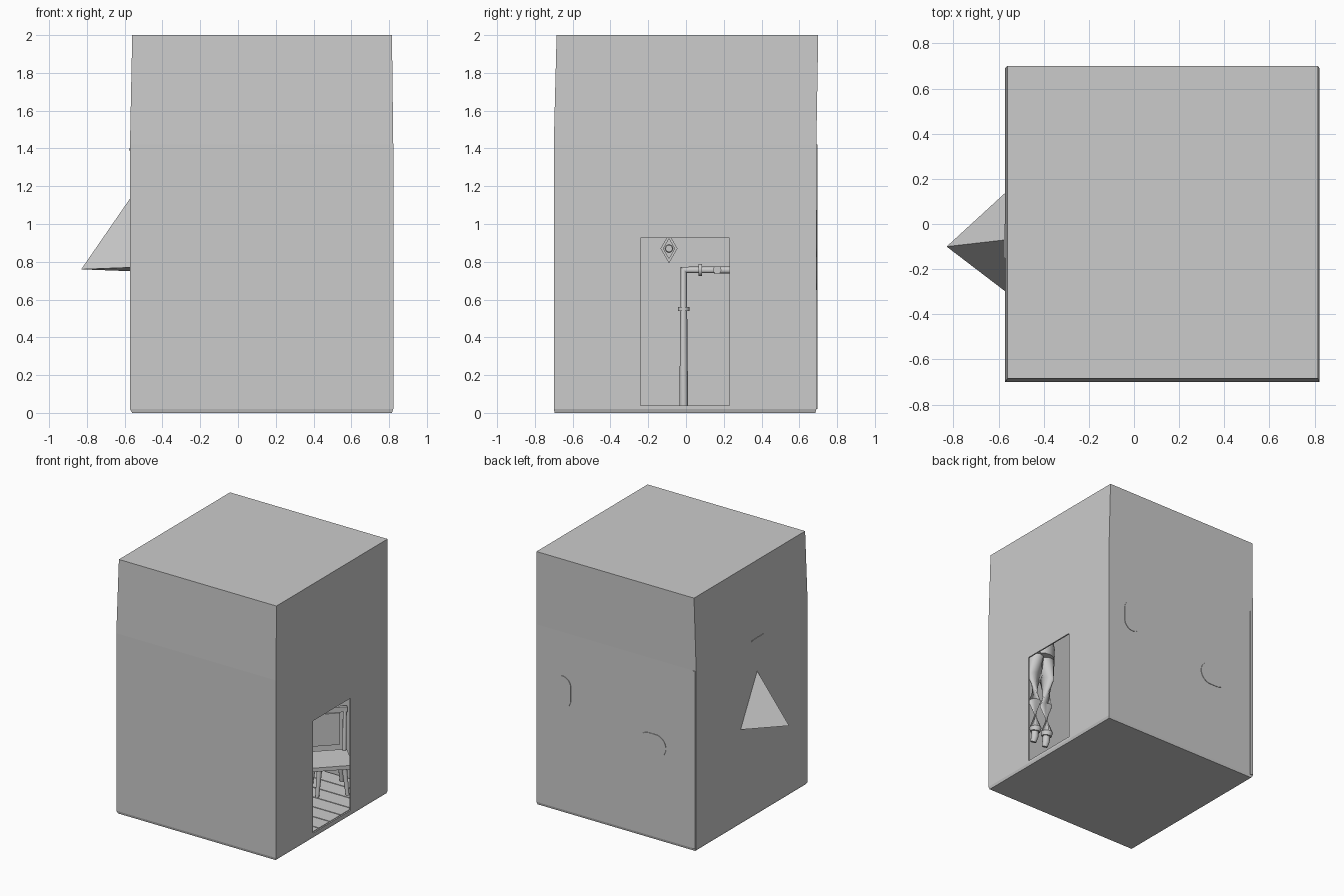
import bpy, bmesh
from math import radians, pi, cos, sin
from mathutils import Vector, Matrix

if "Cube" in bpy.data.objects:
    bpy.data.objects.remove(bpy.data.objects["Cube"])


def mesh_object(name, verts, faces):
    me = bpy.data.meshes.new(name)
    me.from_pydata(verts, [], faces)
    bm = bmesh.new()
    bm.from_mesh(me)
    bmesh.ops.recalc_face_normals(bm, faces=bm.faces)
    bm.to_mesh(me)
    bm.free()
    ob = bpy.data.objects.new(name, me)
    bpy.context.collection.objects.link(ob)
    return ob


def box(name, lo, hi):
    v = [(x, y, z) for z in (lo[2], hi[2]) for y in (lo[1], hi[1]) for x in (lo[0], hi[0])]
    f = [(0, 2, 3, 1), (4, 5, 7, 6), (0, 1, 5, 4), (2, 6, 7, 3), (0, 4, 6, 2), (1, 3, 7, 5)]
    return mesh_object(name, v, f)


def tube(name, path, radii, n=16):
    """Round tube with a radius at every path point and closed ends."""
    path = [Vector(p) for p in path]
    verts, faces = [], []
    for i, p in enumerate(path):
        d_in = (p - path[max(i - 1, 0)]).normalized()
        d_out = (path[min(i + 1, len(path) - 1)] - p).normalized()
        q = (d_in + d_out).normalized().to_track_quat('Z', 'Y')
        for k in range(n):
            a = 2 * pi * k / n
            verts.append(p + q @ Vector((radii[i] * cos(a), radii[i] * sin(a), 0)))
    for i in range(len(path) - 1):
        for k in range(n):
            m = (k + 1) % n
            faces.append((i * n + k, i * n + m, (i + 1) * n + m, (i + 1) * n + k))
    faces += [tuple(range(n)), tuple(range((len(path) - 1) * n, len(path) * n))]
    ob = mesh_object(name, verts, faces)
    bpy.context.view_layer.objects.active = ob
    ob.select_set(True)
    bpy.ops.object.shade_smooth_by_angle(angle=radians(40))
    ob.select_set(False)
    return ob


# Room shell: slab edge, upright walls, gently leaning upper walls
rings = [(-.56, .815, -.695, .685, 0), (-.572, .822, -.70, .69, .02),
         (-.572, .822, -.70, .69, 1.42), (-.56, .815, -.685, .70, 2)]
verts, faces = [], [(0, 1, 2, 3), (12, 13, 14, 15)]
for x0, x1, y0, y1, z in rings:
    verts += [(x0, y0, z), (x1, y0, z), (x1, y1, z), (x0, y1, z)]
for i in range(3):
    for k in range(4):
        m = (k + 1) % 4
        faces.append((4 * i + k, 4 * i + m, 4 * i + 4 + m, 4 * i + 4 + k))
room = mesh_object("room_walls", verts, faces)
shell = room.modifiers.new("thickness", 'SOLIDIFY')
shell.thickness = .015
shell.offset = -1

# Doorway in the right wall
cutter = box("doorway_cutter", (.74, -.24, .04), (.92, .23, .925))
cutter.hide_render = True
cutter.hide_set(True)
cut = room.modifiers.new("doorway", 'BOOLEAN')
cut.object = cutter
cut.operation = 'DIFFERENCE'
cut.solver = 'EXACT'

# Floor planks running across the room
count = 10
w = 1.36 / count
for i in range(count):
    y = -.685 + i * w
    box("floor_plank", (-.556, y, .012), (.806, y + w - .008, .04))

# Pointed tetrahedron outside the left wall
mesh_object("wall_spike", [(-.83, -.10, .76), (-.568, .14, .75), (-.568, -.30, .77), (-.568, -.07, 1.14)],
            [(0, 1, 2), (0, 1, 3), (0, 2, 3), (1, 2, 3)])
box("left_wall_sliver", (-.576, -.15, 1.39), (-.56, 0, 1.40))

# Trim strip on the back left corner
box("back_corner_trim", (-.565, .68, .02), (-.545, .697, 1.42))


# Rounded bosses showing through the back wall
def boss(name, x, z, half_w, half_h):
    r = min(half_w, half_h)
    outline = []
    for k in range(24):
        a = 2 * pi * (k + .5) / 24
        outline.append((x + r * cos(a) + (half_w - r) * (1 if cos(a) > 0 else -1),
                        z + r * sin(a) + (half_h - r) * (1 if sin(a) > 0 else -1)))
    n = len(outline)
    v = [(p, y, q) for y in (.66, .694) for p, q in outline]
    f = [tuple(range(n)), tuple(range(n, 2 * n))]
    f += [(k, (k + 1) % n, n + (k + 1) % n, n + k) for k in range(n)]
    mesh_object(name, v, f)


boss("back_boss_tall", .595, .95, .075, .125)
boss("back_boss_wide", -.19, .74, .12, .09)

# Pipe run on the inner left wall with collars and a valve
px = -.525
tube("wall_pipe", [(px, -.012, .04), (px, -.012, .757), (px, .66, .757)], [.023] * 3)
tube("pipe_collar", [(px, -.012, .54), (px, -.012, .56)], [.03] * 2)
tube("pipe_collar", [(px, .065, .757), (px, .085, .757)], [.032] * 2)
tube("pipe_valve", [(px, .165, .757), (px + .05, .165, .757)], [.022] * 2)

# Diamond ornament on the inner left wall
for s, name in ((1, "diamond_plate"), (.72, "diamond_inset")):
    x1 = -.54 if s == 1 else -.53
    pts = [(-.09 + .045 * s, .87), (-.09, .87 + .078 * s), (-.09 - .045 * s, .87), (-.09, .87 - .078 * s)]
    v = [(x, y, z) for x in (-.557, x1) for y, z in pts]
    mesh_object(name, v, [(0, 1, 2, 3), (4, 5, 6, 7)] + [(k, (k + 1) % 4, 4 + (k + 1) % 4, 4 + k) for k in range(4)])
tube("diamond_knob", [(-.535, -.09, .87), (-.515, -.09, .87)], [.022, .018])

# Chair: built facing -y, then turned towards the doorway
chair = [box("chair_seat", (-.15, -.14, .25), (.15, .14, .28))]
for sx in (-1, 1):
    for sy in (-1, 1):
        chair.append(tube("chair_leg", [(sx * .11, sy * .12, .04), (sx * .09, sy * .10, .255)], [.014, .02], 10))
    chair.append(tube("chair_back_post", [(sx * .13, .125, .26), (sx * .14, .16, .60)], [.014, .014], 10))
chair.append(box("chair_back_rail", (-.155, .145, .57), (.155, .17, .61)))
chair.append(box("chair_back_panel", (-.10, .135, .32), (.10, .145, .57)))
turn = Matrix.Translation((.49, .44, 0)) @ Matrix.Rotation(radians(45), 4, 'Z')
for part in chair:
    part.matrix_world = turn

# Trousers hanging by the front wall, with narrow feet below
for s in (-1, 1):
    x = .45 + s * .055
    tube("trouser_leg", [(x, -.54, .54), (x, -.535, .57), (x, -.545, .80), (x, -.54, 1.02), (.45 + s * .05, -.54, 1.22)],
         [.038, .045, .046, .054, .066])
    tube("foot", [(x, -.54, .56), (x, -.545, .50), (x, -.56, .46)], [.026, .028, .022])
tube("trouser_waist", [(.45, -.54, 1.18), (.45, -.54, 1.26), (.45, -.54, 1.32)], [.10, .105, .095])
